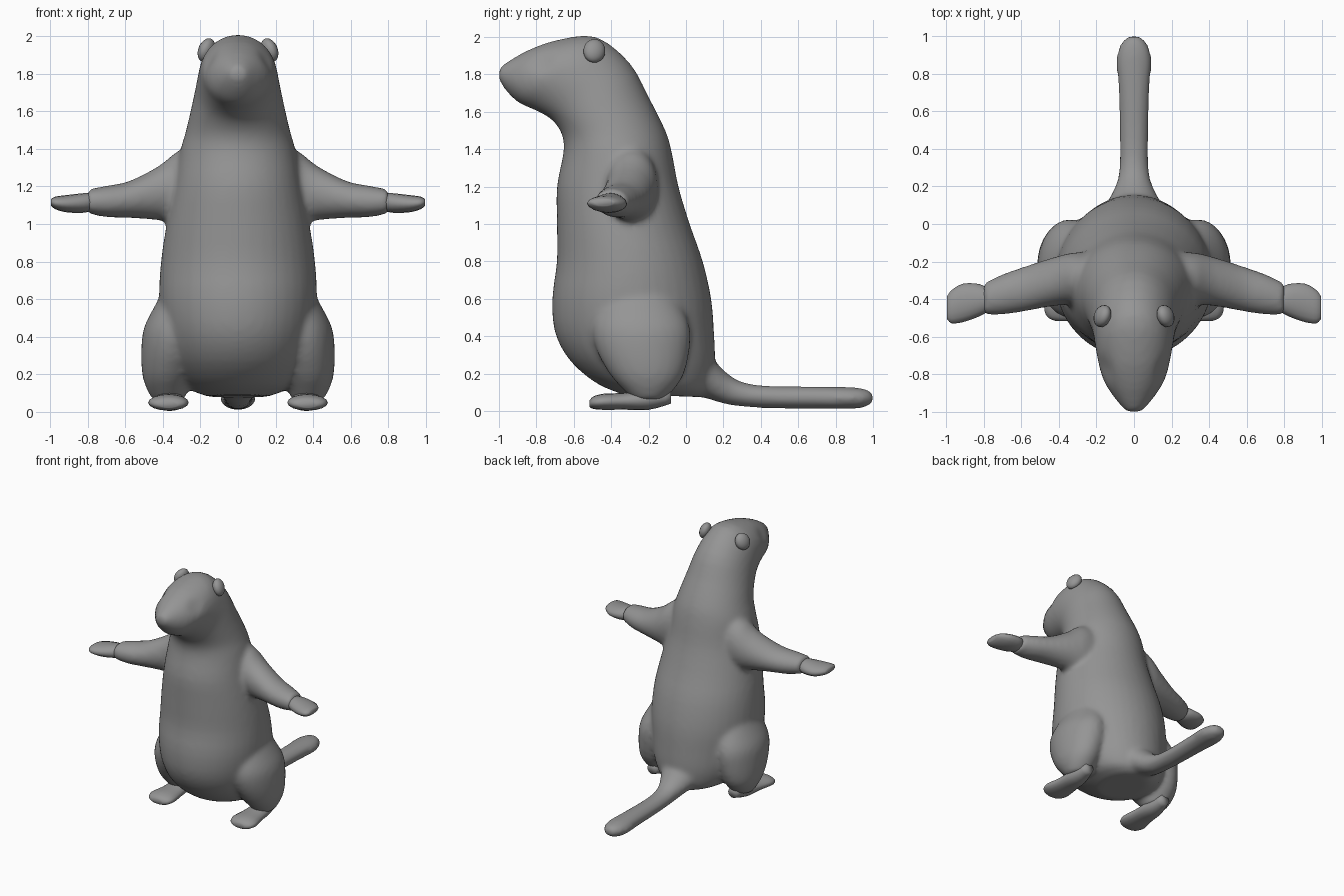
import bpy, bmesh
from math import sin, cos, tau
from mathutils import Vector

default = bpy.data.objects.get("Cube")
if default:
    bpy.data.objects.remove(default)

fur = bpy.data.materials.new("grey fur")
FUR = (0.3, 0.3, 0.3, 1)
fur.diffuse_color = FUR
fur.use_nodes = True
bsdf = fur.node_tree.nodes["Principled BSDF"]
bsdf.inputs["Base Color"].default_value = FUR
bsdf.inputs["Roughness"].default_value = 0.8


def refine(rows, steps=3):
    """Catmull-Rom interpolation between the stations of a loft."""
    rows = [Vector(r) for r in rows]
    out = []
    for i in range(len(rows) - 1):
        a, b, c = rows[max(i - 1, 0)], rows[i], rows[i + 1]
        d = rows[min(i + 2, len(rows) - 1)]
        for s in range(steps):
            t = s / steps
            out.append(b + (c - a) * (t / 2) + (a * 2 - b * 5 + c * 4 - d) * (t * t / 2)
                       + (b * 3 - a - c * 3 + d) * (t ** 3 / 2))
    return out + [rows[-1]]


def loft(bm, stations, sides=28, side=1):
    """Skin oval rings given as (centre, half axis u, half axis v), side=-1 mirrors."""
    rings = []
    for c, u, v in stations:
        ring = []
        for i in range(sides):
            p = c + u * cos(tau * i / sides) + v * sin(tau * i / sides)
            ring.append(bm.verts.new((p.x * side, p.y, p.z)))
        rings.append(ring)
    faces = [bm.faces.new(rings[0][::-1]), bm.faces.new(rings[-1])]
    for a, b in zip(rings, rings[1:]):
        for i in range(sides):
            j = (i + 1) % sides
            faces.append(bm.faces.new((a[i], a[j], b[j], b[i])))
    bmesh.ops.recalc_face_normals(bm, faces=faces)


def along(axis, rows):
    """Rows of (x, y, z, r1, r2) become rings square to the axis."""
    u_dir, v_dir = {"x": ((0, 1, 0), (0, 0, 1)), "y": ((1, 0, 0), (0, 0, 1)),
                    "z": ((1, 0, 0), (0, 1, 0))}[axis]
    return [(Vector(r[:3]), Vector(u_dir) * r[3], Vector(v_dir) * r[4])
            for r in refine(rows)]


def finish(name, bm):
    mesh = bpy.data.meshes.new(name)
    bm.to_mesh(mesh)
    bm.free()
    mesh.materials.append(fur)
    for p in mesh.polygons:
        p.use_smooth = True
    ob = bpy.data.objects.new(name, mesh)
    bpy.context.collection.objects.link(ob)
    return ob


# Torso and head: (front y, front z, back y, back z, half width)
spine = [
    (-.34, .09, .08, .075, .16), (-.48, .15, .13, .12, .28),
    (-.62, .27, .155, .25, .36), (-.70, .42, .15, .42, .40),
    (-.715, .6, .135, .6, .42), (-.69, .8, .09, .8, .41),
    (-.69, 1.0, .02, 1.0, .38), (-.69, 1.2, -.04, 1.2, .34),
    (-.655, 1.38, -.075, 1.38, .31), (-.66, 1.47, -.11, 1.5, .28),
    (-.70, 1.54, -.2, 1.68, .25), (-.75, 1.58, -.3, 1.86, .225),
    (-.81, 1.61, -.48, 2.0, .205), (-.87, 1.635, -.68, 1.985, .18),
    (-.91, 1.66, -.83, 1.935, .14), (-.96, 1.71, -.95, 1.87, .08),
    (-1.0, 1.77, -1.0, 1.83, .04)]
rings = []
for fy, fz, by, bz, w in refine(spine):
    front, back = Vector((0, fy, fz)), Vector((0, by, bz))
    rings.append(((front + back) / 2, Vector((w, 0, 0)), (back - front) / 2))
bm = bmesh.new()
loft(bm, rings, 40)

# Eye sockets pressed into the head
for v in bm.verts:
    socket = Vector((.13 if v.co.x > 0 else -.13, -.76, 1.86))
    d = (v.co - socket).length
    if d < .08:
        v.co.x *= 1 - .2 * (1 - d / .08)

# Tail
loft(bm, along("y", [
    (0, -.05, .23, .2, .15), (0, .08, .21, .16, .135), (0, .2, .13, .1, .09),
    (0, .3, .09, .078, .066), (0, .45, .075, .076, .06), (0, .7, .072, .083, .06),
    (0, .88, .07, .094, .058), (0, .96, .07, .07, .048), (0, 1.0, .07, .035, .025)]))

for s in (1, -1):
    # Arms
    loft(bm, along("x", [
        (.1, -.30, 1.22, .14, .24), (.3, -.29, 1.2, .14, .2),
        (.42, -.305, 1.165, .13, .145), (.58, -.345, 1.13, .12, .098),
        (.7, -.375, 1.12, .108, .084), (.8, -.40, 1.12, .085, .064)]), side=s)
    # Thighs
    loft(bm, along("z", [
        (.37, -.2, .06, .08, .08), (.375, -.2, .12, .11, .14),
        (.37, -.21, .2, .14, .2), (.35, -.23, .33, .165, .25),
        (.335, -.24, .45, .165, .26), (.3, -.25, .57, .14, .22),
        (.28, -.25, .68, .1, .15)]), side=s)

# One continuous skin with softened joins
body = finish("body", bm)
remesh = body.modifiers.new("merge", "REMESH")
remesh.mode = "VOXEL"
remesh.voxel_size = .018
remesh.use_smooth_shade = True
soften = body.modifiers.new("soften", "SMOOTH")
soften.factor = .5
soften.iterations = 8

for s, label in ((1, "left"), (-1, "right")):
    # Mitten-like front paws
    bm = bmesh.new()
    loft(bm, along("x", [
        (.76, -.405, 1.12, .05, .045), (.82, -.405, 1.112, .085, .052),
        (.91, -.42, 1.108, .102, .046), (.97, -.44, 1.112, .088, .034),
        (.995, -.445, 1.115, .06, .018)]), 16, s)
    finish(label + "_paw", bm)

    # Flat hind feet
    bm = bmesh.new()
    loft(bm, along("y", [
        (.365, -.08, .08, .04, .04), (.365, -.2, .062, .075, .055),
        (.365, -.33, .053, .09, .045), (.37, -.44, .05, .108, .043),
        (.37, -.495, .045, .09, .033), (.37, -.515, .04, .05, .018)]), 16, s)
    finish(label + "_foot", bm)

    # Small round ears
    bm = bmesh.new()
    bmesh.ops.create_uvsphere(bm, u_segments=16, v_segments=10, radius=1)
    ear = finish(label + "_ear", bm)
    ear.scale = (.042, .06, .066)
    ear.rotation_euler = (-.4, s * -.35, s * .3)
    ear.location = (s * .168, -.49, 1.925)
